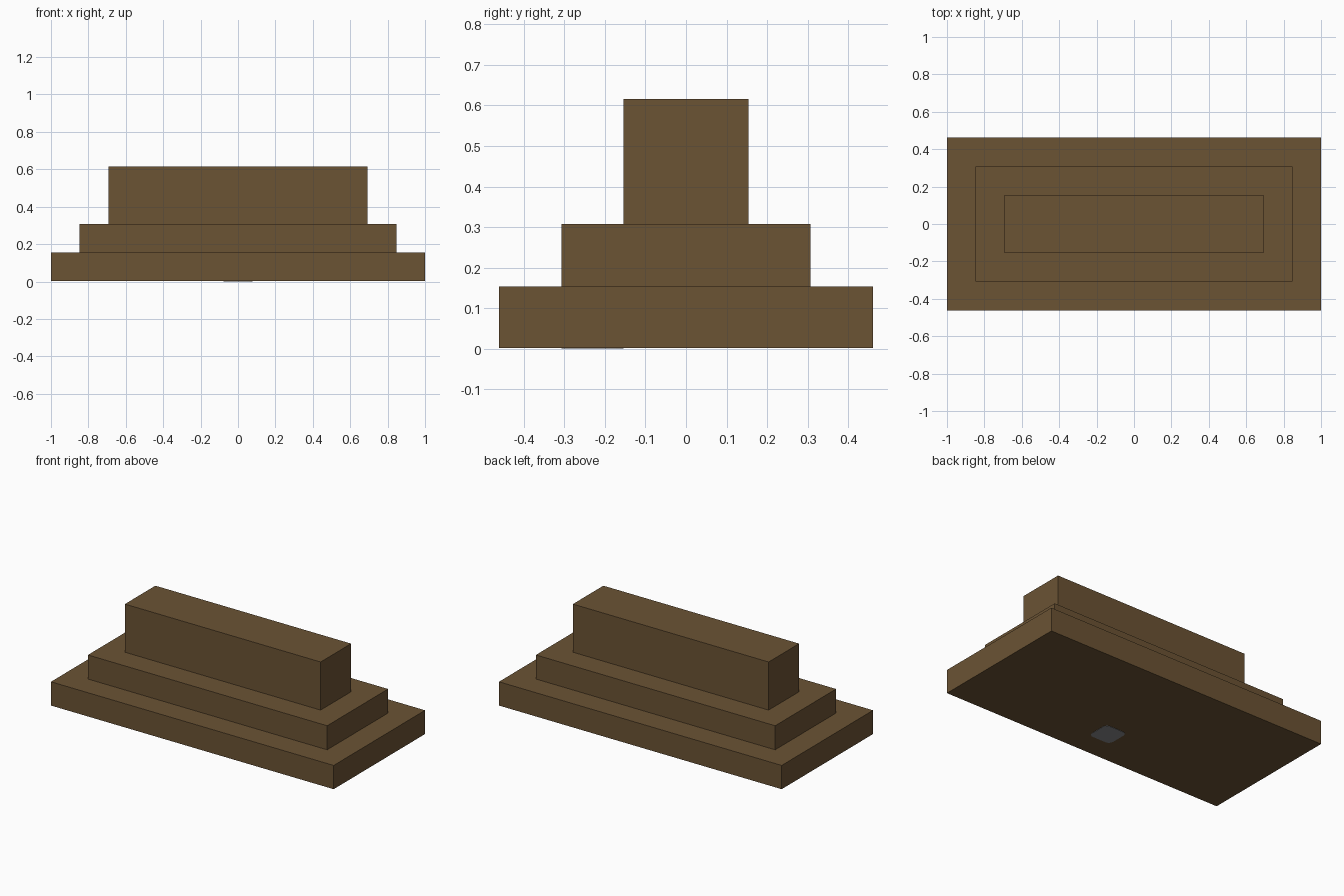
import bpy
import bmesh

U = 2 / 13  # step module

cube = bpy.data.objects.get("Cube")
if cube:
    bpy.data.objects.remove(cube, do_unlink=True)


def to_linear(c):
    c /= 255
    return c / 12.92 if c <= 0.04045 else ((c + 0.055) / 1.055) ** 2.4


def material(name, r, g, b):
    colour = (to_linear(r), to_linear(g), to_linear(b), 1)
    mat = bpy.data.materials.new(name)
    mat.use_nodes = True
    mat.diffuse_color = colour
    bsdf = mat.node_tree.nodes["Principled BSDF"]
    bsdf.inputs["Base Color"].default_value = colour
    bsdf.inputs["Roughness"].default_value = 0.8
    return mat


def block(name, size, bottom, mat, y=0, corner=0):
    """Box standing on height bottom, with optionally rounded upright edges."""
    bm = bmesh.new()
    bmesh.ops.create_cube(bm, size=1)
    bmesh.ops.scale(bm, vec=size, verts=bm.verts)
    if corner:
        upright = [e for e in bm.edges
                   if abs(e.verts[0].co.z - e.verts[1].co.z) > size[2] / 2]
        bmesh.ops.bevel(bm, geom=upright, offset=corner, segments=4,
                        profile=0.5, affect='EDGES')
    mesh = bpy.data.meshes.new(name)
    bm.to_mesh(mesh)
    bm.free()
    mesh.materials.append(mat)
    obj = bpy.data.objects.new(name, mesh)
    obj.location = (0, y, bottom + size[2] / 2)
    bpy.context.collection.objects.link(obj)
    return obj


brown = material("brown", 107, 83, 52)
grey = material("grey", 136, 136, 138)

# Three stacked steps
lift = 0.002
block("base_step", (13 * U, 6 * U, U - lift), lift, brown)
block("middle_step", (11 * U, 4 * U, U), U, brown)
block("top_block", (9 * U, 2 * U, 2 * U), 2 * U, brown)

# Small rounded plate set into the underside
block("underside_plate", (U, U, 0.006), 0, grey, y=-1.5 * U, corner=0.03)
